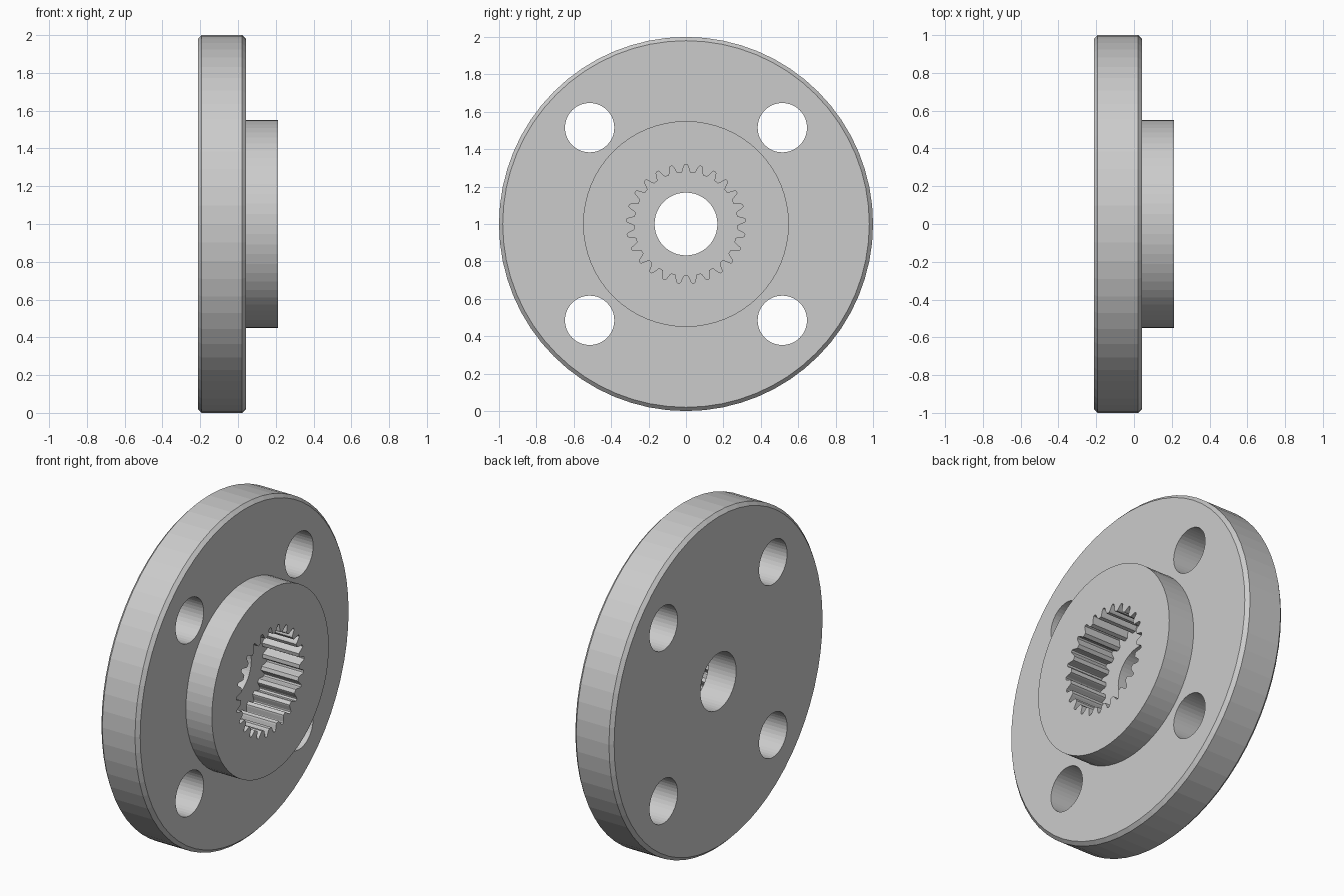
import bpy
import bmesh
import math

default = bpy.data.objects.get("Cube")
if default:
    bpy.data.objects.remove(default, do_unlink=True)

# Material
steel = bpy.data.materials.new("light_grey_steel")
colour = (0.6, 0.6, 0.6, 1)
steel.use_nodes = True
steel.diffuse_color = colour
steel.node_tree.nodes["Principled BSDF"].inputs["Base Color"].default_value = colour


def circle(count):
    return [(math.sin(2 * math.pi * i / count), math.cos(2 * math.pi * i / count))
            for i in range(count)]


def loft(name, outline, sections, cy=0, cz=1):
    """Solid along x: the outline scaled by each (x, scale) section."""
    bm = bmesh.new()
    rings = [[bm.verts.new((x, cy + y * s, cz + z * s)) for y, z in outline]
             for x, s in sections]
    n = len(outline)
    for a, b in zip(rings, rings[1:]):
        for i in range(n):
            j = (i + 1) % n
            bm.faces.new((a[i], a[j], b[j], b[i]))
    bm.faces.new(rings[0])
    bm.faces.new(rings[-1])
    bmesh.ops.recalc_face_normals(bm, faces=bm.faces)
    mesh = bpy.data.meshes.new(name)
    bm.to_mesh(mesh)
    bm.free()
    mesh.materials.append(steel)
    obj = bpy.data.objects.new(name, mesh)
    bpy.context.collection.objects.link(obj)
    return obj


def cut(target, cutter):
    cutter.hide_render = True
    mod = target.modifiers.new("cut", "BOOLEAN")
    mod.operation = "DIFFERENCE"
    mod.solver = "EXACT"
    mod.object = cutter
    bpy.context.view_layer.objects.active = target
    bpy.ops.object.modifier_apply(modifier=mod.name)
    bpy.data.objects.remove(cutter, do_unlink=True)


# Chamfered flange with raised hub
back, step, front, chamfer = -0.213, 0.042, 0.213, 0.02
hub = loft("flanged_hub", circle(64), [
    (back, 1 - chamfer), (back + chamfer, 1), (step - chamfer, 1),
    (step, 1 - chamfer), (step, 0.55), (front, 0.55)])

# Four bolt holes
for sy in (-1, 1):
    for sz in (-1, 1):
        cut(hub, loft("bolt_hole", circle(40), [(-0.5, 0.132), (0.5, 0.132)],
                      sy * 0.515, 1 + sz * 0.515))

# Centre bore
cut(hub, loft("bore", circle(48), [(-0.5, 0.168), (0.5, 0.168)]))

# Splined socket: each groove is (fraction of pitch, radius)
teeth = 25
groove = [(-0.34, 0.276), (-0.27, 0.284), (-0.13, 0.313), (-0.07, 0.319),
          (0.07, 0.319), (0.13, 0.313), (0.27, 0.284), (0.34, 0.276)]
spline = []
for t in range(teeth):
    for f, r in groove:
        a = 2 * math.pi * (t + f) / teeth
        spline.append((r * math.sin(a), r * math.cos(a)))
cut(hub, loft("spline_socket", spline, [(-0.03, 1), (0.5, 1)]))
